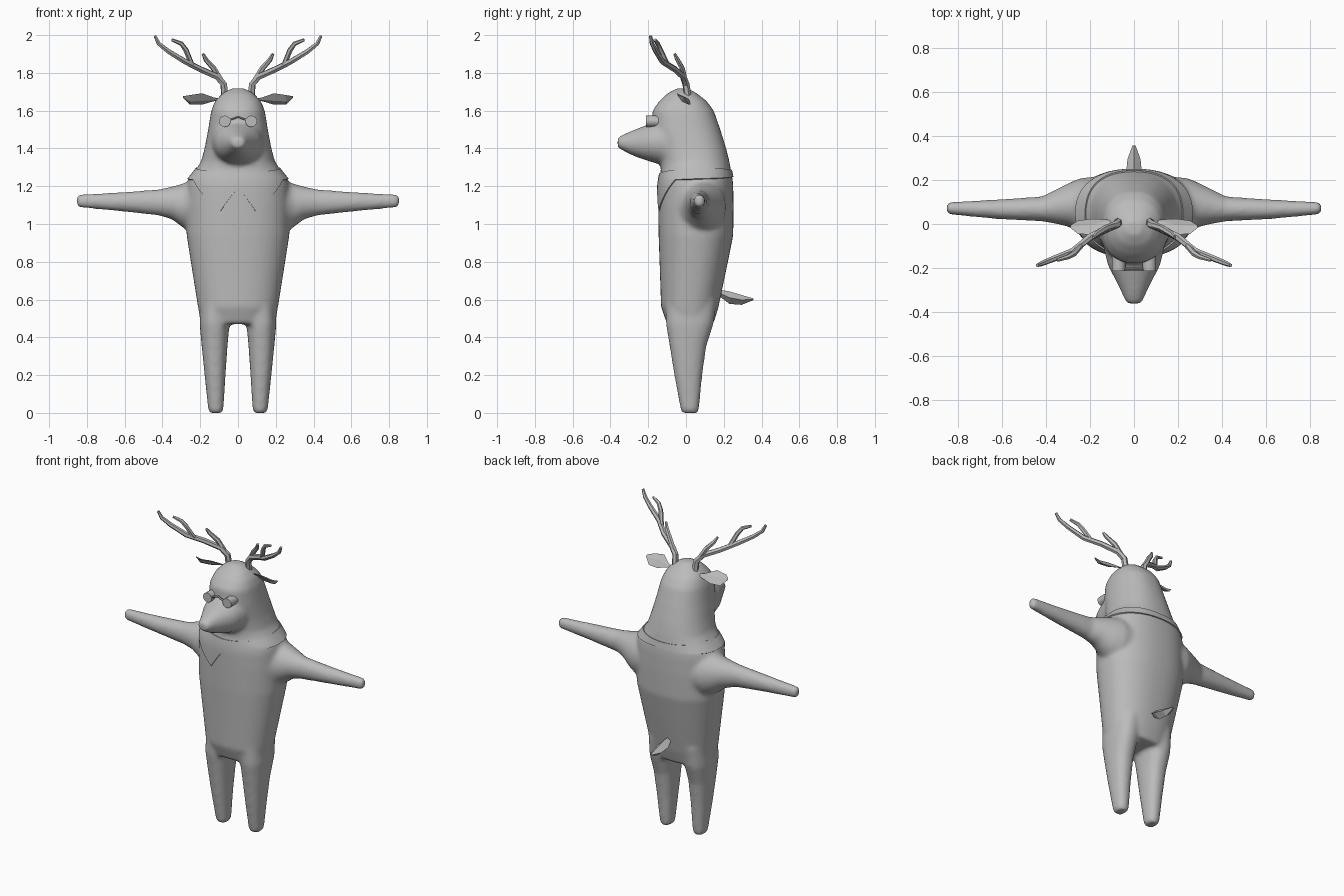
import bpy, bmesh, math
from mathutils import Vector

if "Cube" in bpy.data.objects:
    bpy.data.objects.remove(bpy.data.objects["Cube"])

grey = bpy.data.materials.new("plain grey")
grey.use_nodes = True
GREY = (0.5, 0.5, 0.5, 1)
grey.diffuse_color = GREY
grey.node_tree.nodes["Principled BSDF"].inputs["Base Color"].default_value = GREY


def finish(name, data, angle=40, modifiers=()):
    """Link an object, apply its modifiers and set its shading."""
    obj = bpy.data.objects.new(name, data)
    bpy.context.collection.objects.link(obj)
    data.materials.append(grey)
    for kind, settings in modifiers:
        mod = obj.modifiers.new(kind.title(), kind)
        for key, value in settings.items():
            setattr(mod, key, value)
    bpy.ops.object.select_all(action='DESELECT')
    obj.select_set(True)
    bpy.context.view_layer.objects.active = obj
    bpy.ops.object.convert(target='MESH')
    bpy.ops.object.shade_smooth_by_angle(angle=math.radians(angle))
    return obj


def to_mesh(bm, name):
    bmesh.ops.recalc_face_normals(bm, faces=bm.faces)
    mesh = bpy.data.meshes.new(name)
    bm.to_mesh(mesh)
    bm.free()
    return mesh


def rounded(angle, power):
    c, s = math.cos(angle), math.sin(angle)
    f = lambda v: math.copysign(abs(v) ** (2 / power), v)
    return f(c), f(s)


def skin(bm, rings):
    """Join rings of points with quads and close both ends."""
    rings = [[bm.verts.new(p) for p in ring] for ring in rings]
    n = len(rings[0])
    for a, b in zip(rings, rings[1:]):
        for i in range(n):
            j = (i + 1) % n
            bm.faces.new((a[i], a[j], b[j], b[i]))
    bm.faces.new(rings[0])
    bm.faces.new(rings[-1])


def loft(bm, axis, rows, n=32, power=2.0, side=1):
    """Rows are (position, a min, a max, b min, b max) across the axis."""
    rings = []
    for t, a0, a1, b0, b1 in rows:
        ring = []
        for i in range(n):
            c, s = rounded(math.tau * i / n, power)
            a, b = (a0 + a1 + c * (a1 - a0)) / 2, (b0 + b1 + s * (b1 - b0)) / 2
            p = {'x': (t, a, b), 'y': (a, t, b), 'z': (a, b, t)}[axis]
            ring.append((p[0] * side, p[1], p[2]))
        rings.append(ring)
    skin(bm, rings)


def lookup(table, x):
    """Linear interpolation in a sorted table; returns the row's other values."""
    for a, b in zip(table, table[1:]):
        if x <= b[0]:
            f = max(0, (x - a[0]) / (b[0] - a[0]))
            return [p + (q - p) * f for p, q in zip(a[1:], b[1:])]
    return list(table[-1][1:])


# Torso, neck and skull: height, half width, front, back
TRUNK = [(0.47, 0.195, -0.10, 0.145), (0.56, 0.212, -0.132, 0.172),
         (0.80, 0.25, -0.14, 0.222), (0.94, 0.272, -0.145, 0.25),
         (1.10, 0.275, -0.147, 0.252), (1.20, 0.27, -0.147, 0.25),
         (1.24, 0.262, -0.142, 0.247), (1.29, 0.222, -0.132, 0.237),
         (1.33, 0.196, -0.135, 0.23), (1.40, 0.177, -0.15, 0.213),
         (1.50, 0.158, -0.18, 0.182), (1.60, 0.142, -0.178, 0.147),
         (1.65, 0.122, -0.142, 0.11), (1.69, 0.085, -0.10, 0.06),
         (1.718, 0.035, -0.05, 0.012)]
POWER = 2.3
ARM = [(0.10, -0.08, 0.22, 0.94, 1.24), (0.24, -0.05, 0.21, 0.95, 1.235),
       (0.29, -0.015, 0.19, 0.98, 1.215), (0.35, 0, 0.16, 1.025, 1.198),
       (0.42, 0.012, 0.125, 1.045, 1.183), (0.62, 0.022, 0.112, 1.067, 1.168),
       (0.84, 0.043, 0.1, 1.087, 1.157), (0.852, 0.05, 0.093, 1.095, 1.15)]
LEG = [(0, 0.084, 0.152, -0.022, 0.062), (0.02, 0.077, 0.158, -0.029, 0.069),
       (0.20, 0.066, 0.177, -0.062, 0.086), (0.35, 0.056, 0.192, -0.086, 0.107),
       (0.47, 0.045, 0.203, -0.106, 0.145), (0.60, 0.02, 0.20, -0.11, 0.165)]
MUZZLE = [(-0.05, -0.14, 0.14, 1.30, 1.58), (-0.12, -0.136, 0.136, 1.31, 1.56),
          (-0.19, -0.118, 0.118, 1.33, 1.532), (-0.25, -0.087, 0.087, 1.35, 1.508),
          (-0.30, -0.062, 0.062, 1.37, 1.488), (-0.34, -0.045, 0.045, 1.392, 1.47),
          (-0.362, -0.034, 0.034, 1.405, 1.456)]

# Body blended into one skin
bm = bmesh.new()
loft(bm, 'z', [(z, -w, w, f, b) for z, w, f, b in TRUNK], 48, POWER)
loft(bm, 'y', MUZZLE, power=2.1)
for side in (1, -1):
    loft(bm, 'x', ARM, side=side)
    loft(bm, 'z', LEG, power=2.3, side=side)
finish("body", to_mesh(bm, "body"), 60, [
    ('REMESH', dict(mode='VOXEL', voxel_size=0.012)),
    ('SMOOTH', dict(factor=0.5, iterations=8))])

# Shirt collar with two points, following the trunk
TOP = [(0, 1.265), (50, 1.285), (100, 1.30), (180, 1.285)]
BOTTOM = [(0, 1.19), (16, 1.07), (60, 1.235), (90, 1.24), (180, 1.25)]
bm = bmesh.new()
STEPS, ROWS = 90, 6
grid = []
for i in range(STEPS):
    turn = 360 * i / STEPS
    away = min(turn, 360 - turn)
    top, low = lookup(TOP, away)[0], lookup(BOTTOM, away)[0]
    column = []
    for k in range(ROWS + 1):
        z = top + (low - top) * k / ROWS
        w, f, b = lookup(TRUNK, z)
        c, s = rounded(math.radians(turn - 90), POWER)
        column.append(bm.verts.new((c * (w + 0.006), (f + b) / 2 + s * ((b - f) / 2 + 0.006), z)))
    grid.append(column)
for i in range(STEPS):
    a, b = grid[i], grid[(i + 1) % STEPS]
    for k in range(ROWS):
        bm.faces.new((a[k], a[k + 1], b[k + 1], b[k]))
finish("collar", to_mesh(bm, "collar"), 40,
       [('SOLIDIFY', dict(thickness=0.012, offset=-1))])


def tube(name, paths):
    """Tapered tubes; each path is a list of (x, y, z, radius)."""
    curve = bpy.data.curves.new(name, 'CURVE')
    curve.dimensions = '3D'
    curve.bevel_depth = 1
    curve.bevel_resolution = 1
    curve.use_fill_caps = True
    for path in paths:
        spline = curve.splines.new('POLY')
        spline.points.add(len(path) - 1)
        for point, (x, y, z, r) in zip(spline.points, path):
            point.co = (x, y, z, 1)
            point.radius = r
    return finish(name, curve, 35)


ANTLER = [
    [(0.07, 0.015, 1.64, 0.02), (0.075, 0, 1.74, 0.019), (0.11, -0.015, 1.78, 0.018),
     (0.20, -0.06, 1.82, 0.017), (0.28, -0.125, 1.86, 0.016), (0.37, -0.16, 1.915, 0.014),
     (0.42, -0.18, 1.955, 0.012), (0.44, -0.188, 1.996, 0.008)],
    [(0.085, -0.005, 1.75, 0.016), (0.13, -0.02, 1.825, 0.015),
     (0.17, -0.045, 1.87, 0.013), (0.185, -0.06, 1.90, 0.008)],
    [(0.245, -0.10, 1.845, 0.014), (0.275, -0.135, 1.92, 0.014),
     (0.30, -0.15, 1.955, 0.012), (0.35, -0.165, 1.975, 0.008)]]
EAR = [(0.09, 0.012, 1.66, 0.1), (0.13, 0.008, 1.66, 0.35), (0.19, -0.012, 1.662, 1),
       (0.255, -0.015, 1.657, 0.85), (0.29, -0.012, 1.672, 0.15)]

for side, label in ((1, "left"), (-1, "right")):
    tube(label + "_antler", [[(x * side, y, z, r) for x, y, z, r in p] for p in ANTLER])

    # Leaf-shaped ear, tilted forward
    bm = bmesh.new()
    wide, thin = Vector((0, -0.036, 0.03)), Vector((0, 0.008, 0.01))
    rings = []
    for x, y, z, size in EAR:
        c = Vector((x * side, y, z))
        rings.append([c + wide * size, c + thin * size, c - wide * size, c - thin * size])
    skin(bm, rings)
    finish(label + "_ear", to_mesh(bm, "ear"), 20)

    # Spectacle lens
    bm = bmesh.new()
    lens = [(y, 0.039, 0.101, 1.514, 1.574) for y in (-0.213, -0.145)]
    loft(bm, 'y', lens, 16, side=side)
    finish(label + "_lens", to_mesh(bm, "lens"))

tube("lens_bridge", [[(x, -0.205, z, 0.006) for x, z in
                      ((-0.045, 1.552), (-0.02, 1.56), (0, 1.568), (0.02, 1.56), (0.045, 1.552))]])

# Pointed tail
bm = bmesh.new()
loft(bm, 'y', [(0.16, -0.012, 0.012, 0.63, 0.655), (0.23, -0.036, 0.036, 0.577, 0.643),
               (0.295, -0.03, 0.03, 0.572, 0.624), (0.357, -0.007, 0.007, 0.597, 0.606)], 4)
finish("tail", to_mesh(bm, "tail"), 20)
